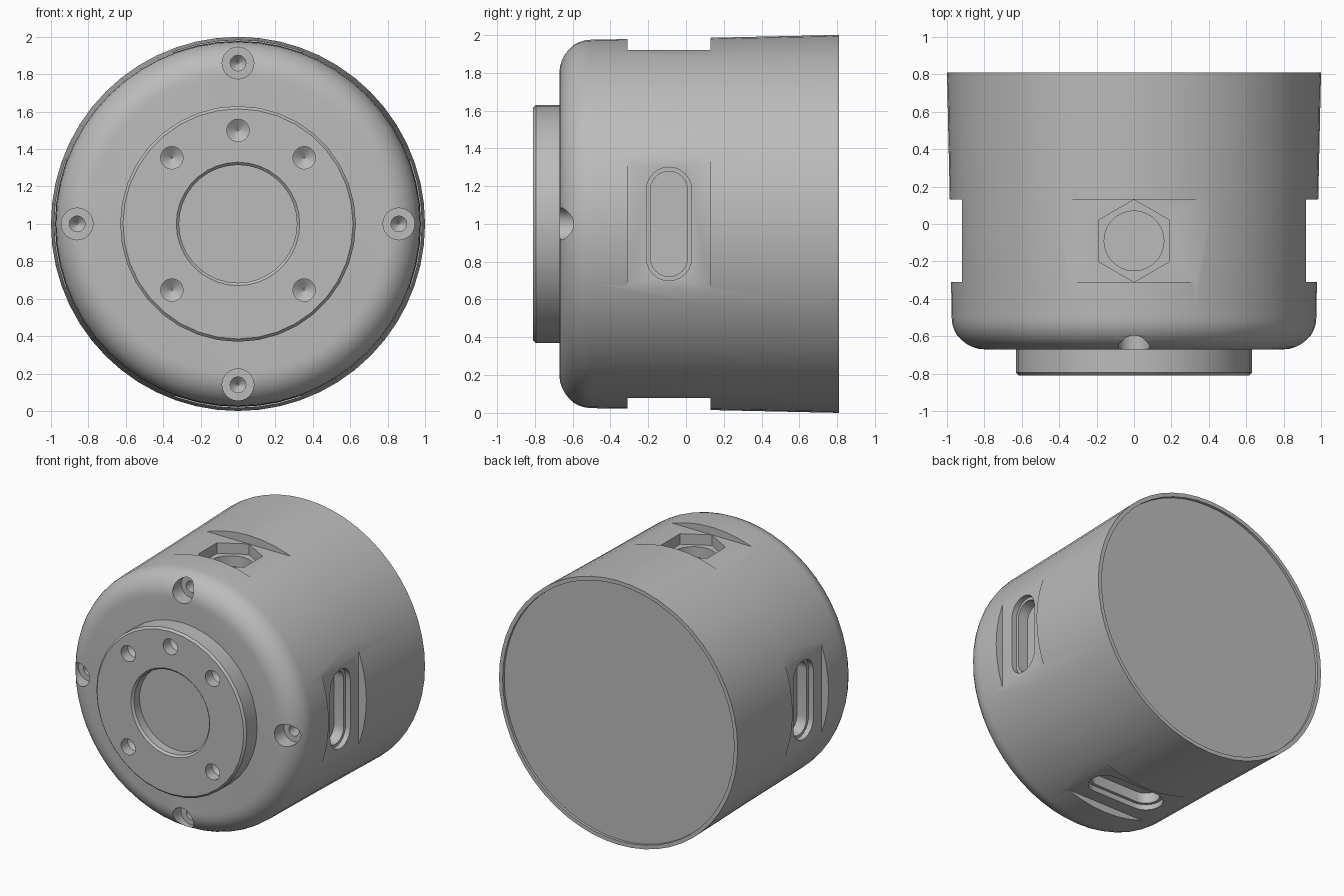
import bpy, bmesh, math
from mathutils import Matrix, Vector

if "Cube" in bpy.data.objects:
    bpy.data.objects.remove(bpy.data.objects["Cube"])

TAU = 2 * math.pi
LIFT = Matrix.Translation((0, 0, 1))
TO_Y = Matrix(((1, 0, 0, 0), (0, 0, 1, 0), (0, 1, 0, 0), (0, 0, 0, 1)))  # local axis -> y

metal = bpy.data.materials.new("grey metal")
metal.diffuse_color = (0.5, 0.5, 0.5, 1)
metal.use_nodes = True
metal.node_tree.nodes["Principled BSDF"].inputs["Base Color"].default_value = metal.diffuse_color


def circle(r, n, phase=0.0):
    return [(r * math.cos(TAU * i / n + phase), r * math.sin(TAU * i / n + phase)) for i in range(n)]


def slot(r, half, n=12):
    # obround outline along u
    pts = []
    for s, start in ((1, -math.pi / 2), (-1, math.pi / 2)):
        for i in range(n + 1):
            a = start + math.pi * i / n
            pts.append((s * half + r * math.cos(a), r * math.sin(a)))
    return pts


def loft(name, rings, matrix):
    # rings: list of (outline, depth); capped at both ends
    bm = bmesh.new()
    loops = [[bm.verts.new((u, v, w)) for u, v in outline] for outline, w in rings]
    n = len(loops[0])
    for a, b in zip(loops, loops[1:]):
        for i in range(n):
            j = (i + 1) % n
            bm.faces.new((a[i], a[j], b[j], b[i]))
    bm.faces.new(loops[0])
    bm.faces.new(loops[-1])
    bm.transform(LIFT @ matrix)
    bmesh.ops.recalc_face_normals(bm, faces=bm.faces)
    mesh = bpy.data.meshes.new(name)
    bm.to_mesh(mesh)
    bm.free()
    mesh.materials.append(metal)
    ob = bpy.data.objects.new(name, mesh)
    bpy.context.collection.objects.link(ob)
    return ob


def revolve(name, profile, n, offset=(0, 0, 0)):
    # profile: (radius, y) pairs, turned about the y axis
    return loft(name, [(circle(r, n, math.pi / 2), y) for r, y in profile],
                Matrix.Translation(offset) @ TO_Y)


def cut(target, cutters):
    for c in cutters:
        c.hide_render = True
        m = target.modifiers.new("cut", 'BOOLEAN')
        m.operation, m.solver, m.object = 'DIFFERENCE', 'EXACT', c
    bpy.context.view_layer.update()
    dg = bpy.context.evaluated_depsgraph_get()
    mesh = bpy.data.meshes.new_from_object(target.evaluated_get(dg))
    target.modifiers.clear()
    target.data = mesh
    for c in cutters:
        bpy.data.objects.remove(c)


def smooth(ob):
    bpy.ops.object.select_all(action='DESELECT')
    ob.select_set(True)
    bpy.context.view_layer.objects.active = ob
    bpy.ops.object.shade_smooth_by_angle(angle=math.radians(25))


# housing: slightly tapered drum, rounded front edge, shallow back recess
profile = [(0.97, 0.79), (0.97, 0.81), (1.0, 0.81), (0.985, 0.13)]
for i in range(9):
    a = math.pi / 2 * i / 8
    profile.append((0.805 + 0.17 * math.cos(a), -0.5 - 0.17 * math.sin(a)))
housing = revolve("housing", profile, 56)

cutters = []
for k in range(4):
    turn = Matrix.Rotation(k * math.pi / 2, 4, 'Y')
    # flat pads around the side
    box = [(-0.5, -0.31), (0.5, -0.31), (0.5, 0.13), (-0.5, 0.13)]
    cutters.append(loft("pad_cutter", [(box, 0.92), (box, 1.2)], turn))
    side = turn @ Matrix.Translation((0, -0.09, 0))
    if k == 0:
        # hexagonal pocket with a round bore on top
        hexa = circle(0.22, 6, math.pi / 2)
        cutters.append(loft("hex_cutter", [(hexa, 0.84), (hexa, 1.1)], side))
        cutters.append(loft("bore_cutter", [(circle(0.16, 28), 0.76), (circle(0.16, 28), 1.1)], side))
    else:
        # stepped slots on the other three sides
        big, small = slot(0.12, 0.18), slot(0.098, 0.18)
        cutters.append(loft("slot_cutter", [(small, 0.80), (small, 0.88), (big, 0.88), (big, 1.1)], side))
    # counterbored screw holes on the front edge
    a = k * math.pi / 2
    cutters.append(revolve("screw_cutter",
                           [(0.005, -0.42), (0.042, -0.46), (0.042, -0.56), (0.085, -0.56), (0.085, -0.9)],
                           24, (0.86 * math.sin(a), 0, 0.86 * math.cos(a))))
cut(housing, cutters)
smooth(housing)

# front flange with chamfered edges and a round central recess
flange = revolve("front_flange",
                 [(0.63, -0.64), (0.63, -0.795), (0.615, -0.81), (0.33, -0.81), (0.315, -0.795), (0.315, -0.73)], 36)
drills = []
for deg in (0, 45, -45, 135, -135):
    a = math.radians(deg)
    drills.append(revolve("drill_cutter", [(0.005, -0.69), (0.06, -0.73), (0.06, -0.9)], 20,
                          (0.5 * math.sin(a), 0, 0.5 * math.cos(a))))
cut(flange, drills)
smooth(flange)
